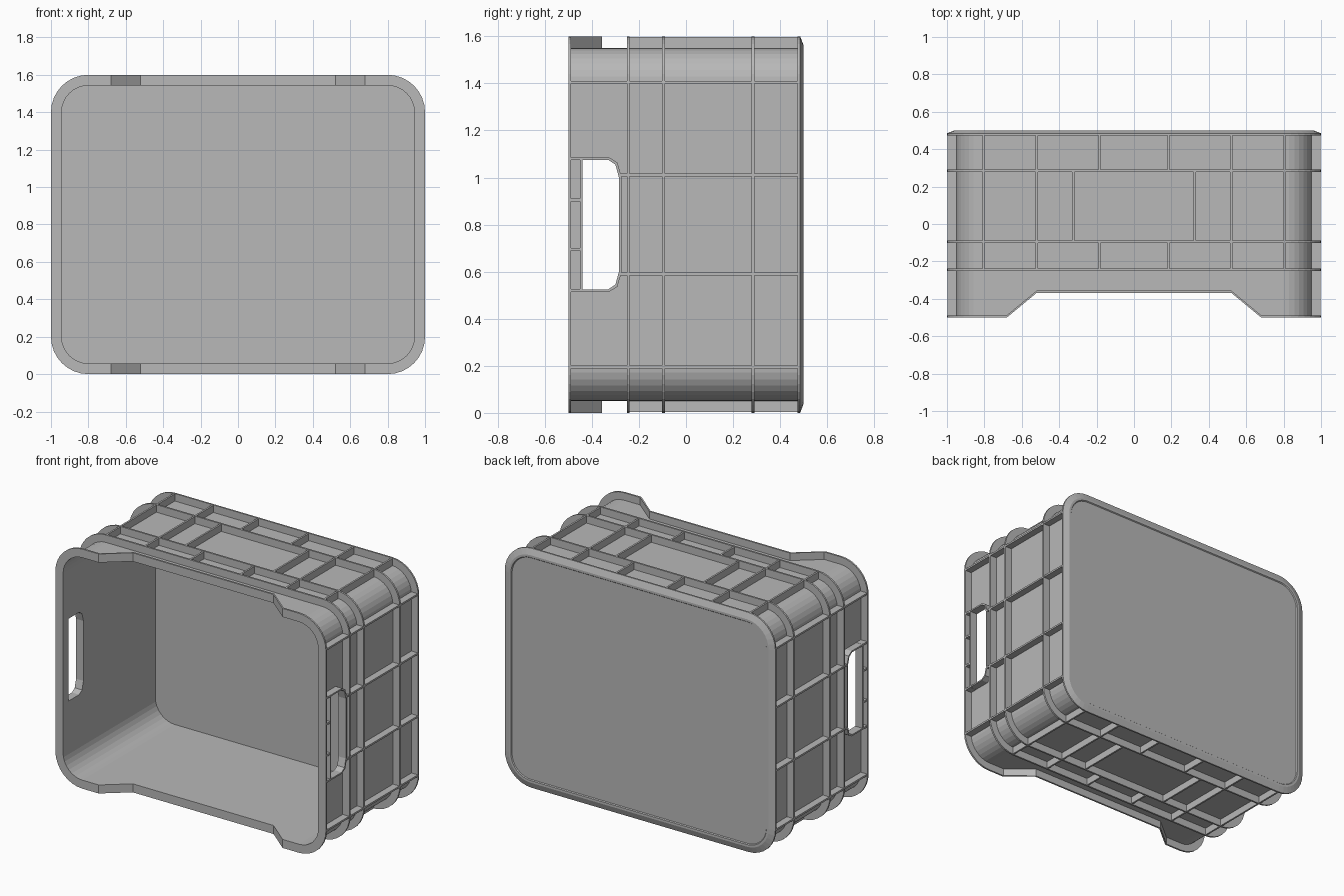
import bpy, bmesh, math

if "Cube" in bpy.data.objects:
    bpy.data.objects.remove(bpy.data.objects["Cube"], do_unlink=True)

grey = bpy.data.materials.new("grey plastic")
grey.use_nodes = True
colour = (0.48, 0.48, 0.48, 1)
grey.diffuse_color = colour
grey.node_tree.nodes["Principled BSDF"].inputs["Base Color"].default_value = colour

MID = 0.8        # height of the crate's centre line
SKIN = 0.05      # depth of the ribs outside the wall skin
RIB = 0.006      # half thickness of a rib


def front_edge(x):
    """Front edge of the wall, cut back in the middle of the long sides."""
    t = min(max((0.68 - abs(x)) / 0.16, 0), 1)
    return -0.5 + 0.132 * t


def section(inset, depth, notched=False):
    """Rounded rectangle in the xz plane, inset from the outermost outline."""
    hx, hz, r = 1 - inset, 0.8 - inset, 0.2 - inset
    corners = [(1, 1, 0), (-1, 1, 90), (-1, -1, 180), (1, -1, 270)]
    breaks = [0.68, 0.52, -0.52, -0.68]
    pts = []
    for i, (sx, sz, start) in enumerate(corners):
        for k in range(9):
            a = math.radians(start + 90 * k / 8)
            pts.append((sx * (hx - r) + r * math.cos(a), sz * (hz - r) + r * math.sin(a)))
        if i % 2 == 0:
            pts += [(x * sz, sz * hz) for x in breaks]
    return [(x, depth + (front_edge(x) if notched else 0), MID + z) for x, z in pts]


def loft(name, rings, closed=True):
    """Skin a row of equal loops; either joined end to end or capped."""
    bm = bmesh.new()
    loops = [[bm.verts.new(p) for p in ring] for ring in rings]
    n = len(loops[0])
    for i in range(len(loops) if closed else len(loops) - 1):
        a, b = loops[i], loops[(i + 1) % len(loops)]
        for j in range(n):
            k = (j + 1) % n
            bm.faces.new((a[j], a[k], b[k], b[j]))
    if not closed:
        bm.faces.new(loops[0])
        bm.faces.new(loops[-1])
    bmesh.ops.recalc_face_normals(bm, faces=bm.faces)
    mesh = bpy.data.meshes.new(name)
    bm.to_mesh(mesh)
    bm.free()
    mesh.materials.append(grey)
    obj = bpy.data.objects.new(name, mesh)
    bpy.context.collection.objects.link(obj)
    return obj


def box(name, x0, x1, y0, y1, z0, z1):
    return loft(name, [[(x, y0, z0), (x, y1, z0), (x, y1, z1), (x, y0, z1)]
                       for x in (x0, x1)], closed=False)


# Thin wall skin, open at the front
wall = loft("wall", [section(SKIN, 0, True), section(SKIN, 0.48),
                     section(0.057, 0.48), section(0.057, 0, True)])

# Front rim following the cut-back edge
loft("front_rim", [section(0.056, 0, True), section(0, 0, True),
                   section(0, 0.012, True), section(0.056, 0.012, True)])

# Ribs running around the crate
for y in (-0.245, -0.095, 0.285):
    loft("ring_rib", [section(0.053, y - RIB), section(0, y - RIB),
                      section(0, y + RIB), section(0.053, y + RIB)])

# Floor plate with chamfered edge and shallow recessed panel
loft("floor", [section(0.053, 0.474), section(0, 0.474), section(0, 0.485),
               section(0.04, 0.5), section(0.055, 0.5), section(0.06, 0.494)],
     closed=False)

# Depth ribs on the two long sides
long_ribs = [(0.52, -0.245, 0.48), (0.805, -0.245, 0.48), (0.185, -0.245, -0.095),
             (0.325, -0.095, 0.285), (0.185, 0.285, 0.48)]
for x, y0, y1 in long_ribs:
    for sx in (1, -1):
        for z0, z1 in ((0.003, 0.053), (1.547, 1.597)):
            box("long_side_rib", sx * x - RIB, sx * x + RIB, y0, y1, z0, z1)

# Handle holes through both end walls
half_hole = [(-0.44, 0.275), (-0.33, 0.275), (-0.3, 0.255), (-0.285, 0.2)]
hole = half_hole + [(y, -z) for y, z in reversed(half_hole)]


def hole_loop(x, grow):
    return [(x, -0.3625 + (y + 0.3625) * (1 + grow / 0.0775),
             MID + z * (1 + grow / 0.275)) for y, z in hole]


cutter = loft("handle_cutter", [hole_loop(-1.2, 0), hole_loop(1.2, 0)], closed=False)
cutter.hide_render = True
cut = wall.modifiers.new("handle_holes", 'BOOLEAN')
cut.operation = 'DIFFERENCE'
cut.solver = 'EXACT'
cut.object = cutter
bpy.context.view_layer.objects.active = wall
bpy.ops.object.modifier_apply(modifier=cut.name)
bpy.data.objects.remove(cutter, do_unlink=True)

# Depth ribs and handle frames on the two ends
end_ribs = [(0.605, -0.5, 0.48), (0.21, -0.285, 0.48), (0.28, -0.5, -0.44),
            (0.105, -0.5, -0.44)]
for side in (1, -1):
    x0, x1 = side * 0.947, side * 0.997
    for dz, y0, y1 in end_ribs:
        for sz in (1, -1):
            z = MID + sz * dz
            box("end_rib", x0, x1, y0, y1, z - RIB, z + RIB)
    loft("handle_frame", [hole_loop(x0, 0), hole_loop(x1, 0),
                          hole_loop(x1, 0.01), hole_loop(x0, 0.01)])
